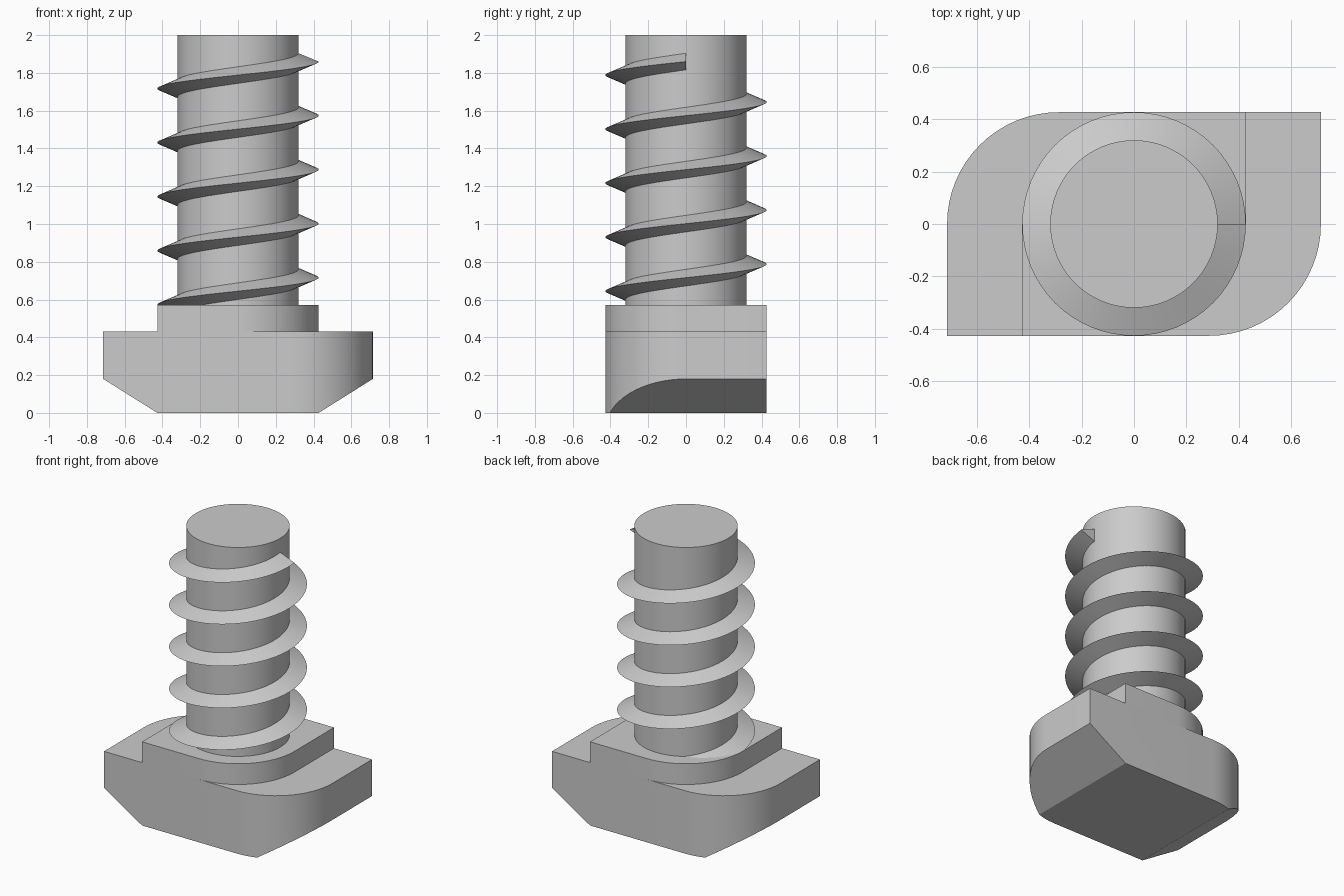
import bpy, bmesh, math
from mathutils import Vector

if "Cube" in bpy.data.objects:
    bpy.data.objects.remove(bpy.data.objects["Cube"], do_unlink=True)

HALF = 0.427        # half width of head, neck and thread
HEAD_X = 0.714      # half length of head
HEAD_TOP, NECK_TOP, TOP = 0.43, 0.572, 2.0
SHAFT_R = 0.32
PITCH, TURNS, SEG = 0.286, 5, 64

steel = bpy.data.materials.new("light grey steel")
steel.use_nodes = True
steel.diffuse_color = (0.6, 0.6, 0.6, 1)
steel.node_tree.nodes["Principled BSDF"].inputs["Base Color"].default_value = (0.6, 0.6, 0.6, 1)


def finish(bm, name):
    """Turn a bmesh into a named, shaded object."""
    bmesh.ops.recalc_face_normals(bm, faces=bm.faces)
    mesh = bpy.data.meshes.new(name)
    bm.to_mesh(mesh)
    bm.free()
    mesh.materials.append(steel)
    obj = bpy.data.objects.new(name, mesh)
    bpy.context.collection.objects.link(obj)
    bpy.ops.object.select_all(action='DESELECT')
    obj.select_set(True)
    bpy.context.view_layer.objects.active = obj
    bpy.ops.object.shade_smooth_by_angle(angle=math.radians(30))


def prism(outline, z0, z1):
    """Closed upright prism over a flat outline."""
    bm = bmesh.new()
    face = bm.faces.new([bm.verts.new((x, y, z0)) for x, y in outline])
    ext = bmesh.ops.extrude_face_region(bm, geom=[face], use_keep_orig=True)
    top = [g for g in ext["geom"] if isinstance(g, bmesh.types.BMVert)]
    bmesh.ops.translate(bm, verts=top, vec=(0, 0, z1 - z0))
    return bm


def two_corner_outline(half_x):
    """Rectangle with two opposite corners rounded by the half width."""
    n = SEG // 4
    half = [(half_x, HALF)]
    for i in range(n + 1):
        a = -math.pi / 2 * i / n
        half.append((half_x - HALF + HALF * math.cos(a), HALF * math.sin(a)))
    if half_x - HALF < 0.001:
        half[-1] = (0, -HALF)
    return half + [(-x, -y) for x, y in half]


# Head: rounded block with both ends bevelled underneath
bm = prism(two_corner_outline(HEAD_X), 0, HEAD_TOP)
for side in (1, -1):
    normal = Vector((side * 0.18, 0, HALF - HEAD_X)).normalized()
    cut = bmesh.ops.bisect_plane(
        bm, geom=bm.verts[:] + bm.edges[:] + bm.faces[:],
        plane_co=(side * HALF, 0, 0), plane_no=normal, clear_outer=True)
    rim = [e for e in bm.edges if e.is_boundary]
    bmesh.ops.holes_fill(bm, edges=rim, sides=0)
finish(bm, "head")

# Neck: smaller block with the same two rounded corners
finish(prism(two_corner_outline(HALF), HEAD_TOP, NECK_TOP), "neck")

# Shaft
circle = [(SHAFT_R * math.cos(math.tau * i / SEG), SHAFT_R * math.sin(math.tau * i / SEG))
          for i in range(SEG)]
finish(prism(circle, NECK_TOP - 0.02, TOP), "shaft")

# Thread: triangular section swept up a right-handed helix
bm = bmesh.new()
section = [(0.30, -0.052), (HALF, 0), (0.30, 0.052)]
rings = []
for i in range(int(SEG * 0.3), SEG * TURNS + 1):
    a = math.tau * i / SEG
    z = HEAD_TOP + PITCH * i / SEG
    rings.append([bm.verts.new((r * math.cos(a), r * math.sin(a), z + dz)) for r, dz in section])
for lower, upper in zip(rings, rings[1:]):
    for j in range(3):
        k = (j + 1) % 3
        bm.faces.new((lower[j], lower[k], upper[k], upper[j]))
bm.faces.new(rings[0])
bm.faces.new(rings[-1])
finish(bm, "thread")
